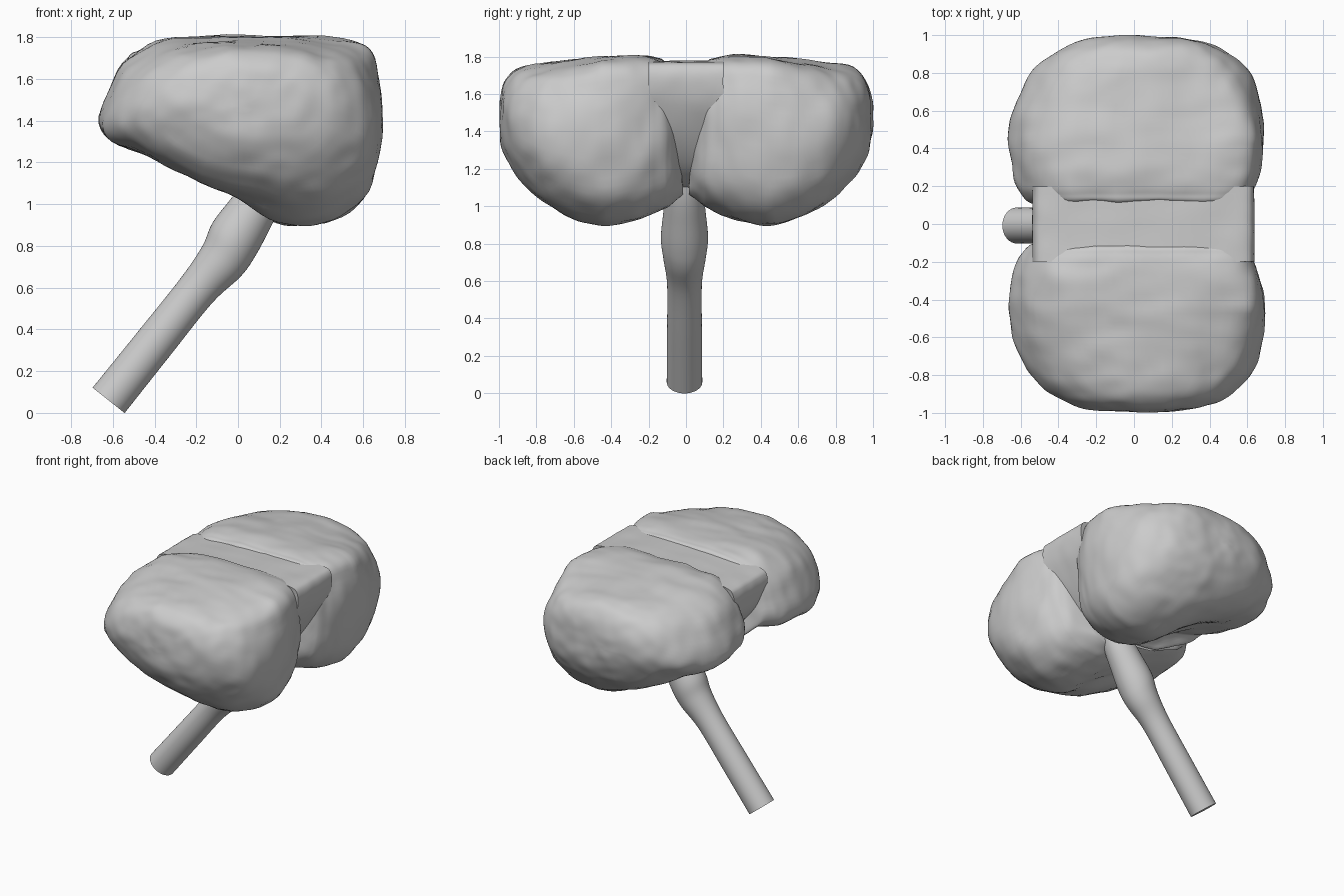
import bpy, bmesh, math
from mathutils import Vector, noise

if "Cube" in bpy.data.objects:
    bpy.data.objects.remove(bpy.data.objects["Cube"])


def spline(pts, steps, closed=False):
    """Catmull-Rom resampling of a list of tuples of any length."""
    n, out = len(pts), []
    for i in range(n if closed else n - 1):
        idx = [(i + k) % n if closed else min(max(i + k, 0), n - 1) for k in (-1, 0, 1, 2)]
        a, b, c, d = (pts[j] for j in idx)
        for s in range(steps):
            t = s / steps
            out.append(tuple(0.5 * (2 * q + (r - p) * t + (2 * p - 5 * q + 4 * r - u) * t * t
                                    + (3 * q - p - 3 * r + u) * t ** 3)
                             for p, q, r, u in zip(a, b, c, d)))
    if not closed:
        out.append(tuple(pts[-1]))
    return out


def loft(name, rings, wrinkle=0.0, angle=50):
    """Skin closed rings of equal length, close both ends, optionally wrinkle."""
    bm = bmesh.new()
    rows = [[bm.verts.new(p) for p in ring] for ring in rings]
    n = len(rows[0])
    for a, b in zip(rows, rows[1:]):
        for i in range(n):
            j = (i + 1) % n
            bm.faces.new((a[i], a[j], b[j], b[i]))
    for row in (rows[0], rows[-1]):
        mid = bm.verts.new(sum((v.co for v in row), Vector()) / n)
        for i in range(n):
            bm.faces.new((row[i], row[(i + 1) % n], mid))
    bmesh.ops.recalc_face_normals(bm, faces=bm.faces[:])
    if wrinkle:
        bm.normal_update()
        moves = [(v, v.normal * wrinkle * (noise.noise(v.co * 5) + 0.5 * noise.noise(v.co * 11)))
                 for v in bm.verts]
        for v, d in moves:
            v.co += d
    mesh = bpy.data.meshes.new(name)
    bm.to_mesh(mesh)
    bm.free()
    ob = bpy.data.objects.new(name, mesh)
    bpy.context.collection.objects.link(ob)
    bpy.ops.object.select_all(action='DESELECT')
    ob.select_set(True)
    bpy.context.view_layer.objects.active = ob
    bpy.ops.object.shade_smooth_by_angle(angle=math.radians(angle))
    return ob


# Lobes: side profile (x, z), scaled to -1..1 and fitted into each slice across y
outline = spline([(-.66, 1.39), (-.62, 1.53), (-.55, 1.67), (-.40, 1.765), (-.2, 1.79), (0, 1.8),
                  (.3, 1.795), (.52, 1.785), (.63, 1.74), (.67, 1.63), (.69, 1.45), (.67, 1.2),
                  (.6, 1.03), (.46, .925), (.3, .9), (.15, .935), (0, 1.04), (-.2, 1.16),
                  (-.4, 1.235), (-.6, 1.3)], 4, closed=True)
lows, highs = [min(c) for c in zip(*outline)], [max(c) for c in zip(*outline)]
profile = [Vector([2 * (v - a) / (b - a) - 1 for v, a, b in zip(p, lows, highs)]) for p in outline]
# y, x min, x max, z min, z max
slices = spline([(.015, -.2, .35, 1.06, 1.25), (.06, -.42, .5, 1.03, 1.5), (.095, -.52, .57, 1.0, 1.69),
                 (.12, -.565, .6, .985, 1.775), (.16, -.6, .622, .965, 1.793), (.21, -.625, .645, .945, 1.803),
                 (.3, -.647, .672, .918, 1.81), (.45, -.664, .69, .897, 1.80), (.6, -.645, .68, .925, 1.785),
                 (.75, -.58, .645, 1.0, 1.77), (.85, -.5, .575, 1.085, 1.755), (.92, -.4, .48, 1.175, 1.725),
                 (.97, -.27, .35, 1.28, 1.66), (.993, -.13, .2, 1.37, 1.57), (.998, -.03, .06, 1.44, 1.49)], 6)


def lobe_ring(side, y, x0, x1, z0, z1):
    k = .75 * min(1, max(0, (y - .45) / .45))     # rounder towards the outside
    pts = [p.lerp(p.normalized(), k) for p in profile]
    return [((x0 + x1 + (x1 - x0) * p.x) / 2, side * y, (z0 + z1 + (z1 - z0) * p.y) / 2) for p in pts]


for side, name in ((-1, "lobe_front"), (1, "lobe_rear")):
    loft(name, [lobe_ring(side, *s) for s in slices], wrinkle=0.012)

# Middle wedge: side profile (x, z) swept across y, narrowing downwards
wedge = spline([(-.5, 1.48), (-.535, 1.6), (-.53, 1.69), (-.47, 1.735), (-.2, 1.765), (.1, 1.775),
                (.4, 1.775), (.57, 1.77), (.625, 1.74), (.635, 1.66), (.61, 1.54), (.52, 1.36),
                (.4, 1.2), (.25, 1.1), (.08, 1.1), (-.15, 1.24), (-.38, 1.34)], 4, closed=True)
loft("middle_wedge", [[(x, t / 10 * min(.2, .05 + .3 * (z - 1.08)), z) for x, z in wedge]
                      for t in range(-10, 11)], wrinkle=0.005)

# Stem: round slices along a slanted axis (x, z, radius), with a swelling near the top
angles = [2 * math.pi * i / 48 for i in range(48)]
across = Vector((-.785, 0, .62)).normalized()
path = spline([(-.62, .06, .098), (-.4, .335, .096), (-.2, .585, .096), (-.08, .725, .117),
               (-.02, .83, .13), (.06, .955, .118), (.15, 1.1, .1), (.22, 1.25, .07)], 6)
loft("stem", [[Vector((x, -.008, z)) + across * r * math.cos(a)
               + Vector((0, r * .97 * math.sin(a), 0)) for a in angles] for x, z, r in path])
